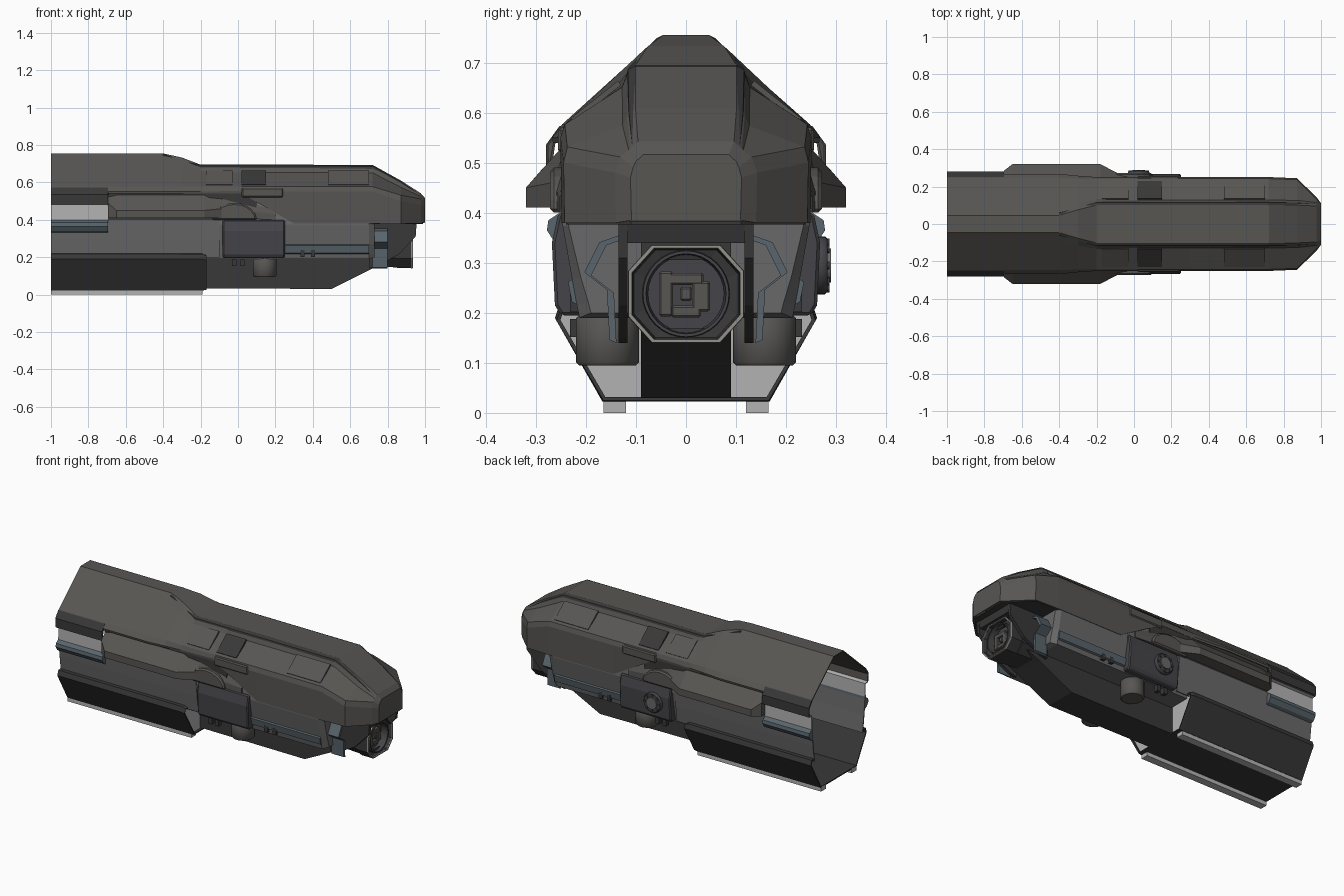
import bpy, bmesh
from math import pi, cos, sin
from mathutils import Matrix

if "Cube" in bpy.data.objects:
    bpy.data.objects.remove(bpy.data.objects["Cube"])


def mat(name, r, g, b):
    m = bpy.data.materials.new(name)
    m.diffuse_color = (r, g, b, 1)
    m.use_nodes = True
    m.node_tree.nodes["Principled BSDF"].inputs["Base Color"].default_value = m.diffuse_color
    return m


DARK = mat("dark", .04, .04, .04)
SHELL = mat("shell_grey", .095, .092, .086)
MID = mat("mid_grey", .14, .14, .14)
LIGHT = mat("light_grey", .45, .45, .45)
BLUE = mat("blue_grey", .1, .13, .15)
BOX = mat("box_grey", .06, .06, .068)
RIM = mat("rim", .3, .29, .26)


def finish(bm, name, m, thick=0, bevel=0):
    bmesh.ops.recalc_face_normals(bm, faces=bm.faces[:])
    me = bpy.data.meshes.new(name)
    bm.to_mesh(me)
    bm.free()
    ob = bpy.data.objects.new(name, me)
    bpy.context.collection.objects.link(ob)
    me.materials.append(m)
    if thick:
        s = ob.modifiers.new("thickness", 'SOLIDIFY')
        s.thickness, s.offset = thick, 0
    if bevel:
        b = ob.modifiers.new("bevel", 'BEVEL')
        b.width, b.segments = bevel, 1
    return ob


def loft(name, rings, m, closed=False, caps="", thick=0, bevel=0):
    """Skin (x, [(y, z)...]) cross-sections; caps: s = start, e = end."""
    bm = bmesh.new()
    vs = [[bm.verts.new((x, y, z)) for y, z in prof] for x, prof in rings]
    n = len(vs[0])
    for a, b in zip(vs, vs[1:]):
        for i in range(n if closed else n - 1):
            j = (i + 1) % n
            bm.faces.new((a[i], a[j], b[j], b[i]))
    if "s" in caps:
        bm.faces.new(vs[0])
    if "e" in caps:
        bm.faces.new(vs[-1])
    return finish(bm, name, m, thick, bevel)


def both(half):
    return [(-y, z) for y, z in reversed(half)] + half


def side(prof, s):
    return [(s * y, z) for y, z in prof]


def box(name, x0, x1, y0, y1, z0, z1, m, bevel=0):
    ring = [(y0, z0), (y1, z0), (y1, z1), (y0, z1)]
    return loft(name, [(x0, ring), (x1, ring)], m, True, "se", 0, bevel)


def prism(name, xz, y0, y1, m, bevel=0):
    """Extrude an x-z outline across y."""
    bm = bmesh.new()
    a, b = ([bm.verts.new((x, y, z)) for x, z in xz] for y in (y0, y1))
    for i in range(len(xz)):
        j = (i + 1) % len(xz)
        bm.faces.new((a[i], a[j], b[j], b[i]))
    bm.faces.new(a)
    bm.faces.new(b)
    return finish(bm, name, m, 0, bevel)


def cyl(name, c, r, d, axis, m, n=24, bevel=0):
    bm = bmesh.new()
    rot = Matrix.Rotation(pi / 2, 4, 'X') if axis == "y" else Matrix.Identity(4)
    bmesh.ops.create_cone(bm, cap_ends=True, segments=n, radius1=r, radius2=r, depth=d,
                          matrix=Matrix.Translation(c) @ rot)
    for f in bm.faces:
        f.smooth = len(f.verts) == 4
    return finish(bm, name, m, 0, bevel)


# Upper shell: tall open rear, lower front with stepped flanks, chamfered nose
def sec(top, flat, y1, z1, y2, z2, low, step=0):
    sy, sz = flat + .015, top - .014
    step_pt = (sy + (y1 - sy) * .15 - step * .7, sz + (z1 - sz) * .15 - step)
    return both([(flat, top), (sy, sz), step_pt, (y1, z1), (y2, z2), (y2 - .002, low)])


tall = sec(.752, .045, .245, .575, .275, .53, .48)
mid = sec(.752, .045, .245, .575, .265, .55, .54)
loft("upper_shell", [
    (-1, tall), (-.7, tall), (-.695, mid), (-.4, mid),
    (-.3, sec(.73, .075, .24, .575, .255, .55, .54)),
    (-.2, sec(.692, .1, .24, .575, .248, .55, .54, .004)),
    (.02, sec(.692, .1, .24, .575, .248, .555, .54, .012)),
    (.3, sec(.692, .1, .24, .575, .248, .55, .38, .012)),
    (.72, sec(.69, .1, .24, .575, .248, .55, .38, .012)),
    (.87, sec(.607, .1, .235, .53, .242, .5, .38, .012)),
    (.975, sec(.54, .095, .13, .51, .14, .48, .38)),
    (.997, sec(.515, .085, .105, .49, .11, .47, .385))], SHELL, caps="e", thick=.006)
# Floor of the front shell
bm = bmesh.new()
bm.faces.new([bm.verts.new((x, y, .38)) for x, y in
              [(.3, -.245), (.87, -.238), (.99, -.11), (.99, .11), (.87, .238), (.3, .245)]])
finish(bm, "shell_floor", DARK, .006)

# Front hull, closed at its forward end
hull = both([(.01, .19), (.213, .19), (.218, .215), (.228, .27), (.247, .375), (.238, .5)])
loft("front_hull", [(-.18, hull), (.7, hull),
                    (.73, both([(.01, .2), (.19, .2), (.195, .22), (.21, .27), (.235, .375),
                                (.2, .48)]))], MID, caps="e")

# Narrow keel with ramped bow, the core behind the muzzle and its brow
prism("keel", [(-.35, .035), (.5, .03), (.72, .14), (.86, .2), (.86, .38), (-.35, .38)],
      -.09, .09, DARK)
prism("muzzle_brow", [(.7, .34), (.945, .34), (.955, .38), (.7, .38)], -.12, .12, DARK)

# Rear lower trough with its front closing plate
trough = both([(.165, .026), (.258, .19), (.25, .215), (.225, .215)])
loft("rear_trough", [(-1, trough), (-.19, trough),
                     (-.17, both([(.163, .028), (.255, .185), (.248, .205), (.225, .205)]))],
     DARK, thick=.008)
loft("trough_front_plate", [(-.2, trough), (-.185, trough)], LIGHT, closed=True, caps="se")

for s, tag in ((-1, "front"), (1, "back")):
    def span(a, b):
        return sorted((s * a, s * b))

    box(tag + "_floor_rail", -1, -.19, *span(.12, .165), 0, .026, LIGHT)
    # Cheek plate flanking the muzzle
    prism(tag + "_muzzle_cheek", [(.7, .14), (.74, .15), (.86, .215), (.95, .31), (.955, .38),
                                  (.7, .38)], *span(.117, .135), DARK)

    # Rear side wall in bands
    loft(tag + "_rear_wall", [(x, side([(.225, .2), (.238, .3), (.248, .4)], s))
                              for x in (-1, -.1)], MID, thick=.006)
    loft(tag + "_rear_band", [(x, side([(.25, .395), (.25, .48), (.272, .485)], s))
                              for x in (-1, -.695)], LIGHT, thick=.006)
    loft(tag + "_rear_side_rail", [(x, side([(.24, .33), (.262, .34), (.278, .365), (.275, .385),
                                             (.245, .405)], s)) for x in (-1, -.695)],
         BLUE, closed=True, caps="se")
    loft(tag + "_upper_trim", [(x, side([(.25, .572), (.277, .535), (.277, .485)], s))
                               for x in (-1, -.695)], DARK, thick=.006)
    loft(tag + "_inner_wall", [(x, side([(.246, .4), (.244, .56)], s)) for x in (-.7, .1)],
         DARK, thick=.006)

    # Side fin, blunt at the rear and tapering forward
    loft(tag + "_fin", [
        (-.695, side([(.24, .53), (.285, .49), (.285, .41), (.24, .41)], s)),
        (-.65, side([(.24, .54), (.32, .45), (.32, .41), (.24, .41)], s)),
        (-.18, side([(.24, .54), (.32, .45), (.32, .41), (.24, .41)], s)),
        (-.08, side([(.24, .53), (.268, .46), (.268, .41), (.24, .41)], s)),
        (.2, side([(.24, .45), (.252, .43), (.252, .4), (.24, .4)], s))],
        SHELL, closed=True, caps="se")
    # Rounded duct in the recess ahead of the fin
    arc = [(-.02 + .12 * cos(a), .4 + .09 * sin(a)) for a in [pi * i / 10 for i in range(11)]]
    prism(tag + "_duct", arc, *span(.235, .272), SHELL, .008)

    # Low plates on the upper flank, edge ridges and lugs
    for x0, x1, m in ((-.17, -.03, SHELL), (.02, .15, DARK), (.48, .7, SHELL)):
        pr = side([(.13, .655), (.225, .58), (.23, .589), (.136, .664)], s)
        loft(tag + "_flank_plate", [(x0, pr), (x1, pr)], m, closed=True, caps="se")
    loft(tag + "_top_ridge", [(x, side([(y - .008, z - .01), (y - .006, z + .003),
                                        (y + .008, z - .004), (y + .012, z - .02)], s))
                              for x, y, z in ((-.4, .052, .752), (-.2, .108, .692), (.72, .108, .69),
                                              (.87, .106, .606), (.97, .1, .54))],
         DARK, closed=True, caps="se")
    box(tag + "_flank_lug", .02, .24, *span(.235, .256), .52, .57, SHELL, .006)

    # Blue strip and small vents along the hull
    loft(tag + "_blue_strip", [(x, side([(.215, .215), (.228, .222), (.236, .262), (.225, .268)], s))
                               for x in (.2, .7)], BLUE, closed=True, caps="se")
    for x, z in ((.345, .22), (.4, .22), (-.02, .17), (.025, .17)):
        box(tag + "_vent", x - .011, x + .011, *span(.205, .232), z - .018, z + .018, DARK)
    # Bent blue strut beside the muzzle
    path = [(.1, .358), (.165, .335), (.195, .275), (.15, .24), (.145, .14)]
    strut = [(y - .006, z) for y, z in path] + [(y + .008, z + .006) for y, z in reversed(path)]
    loft(tag + "_blue_strut", [(.72, side(strut, s)), (.8, side(strut, s))], BLUE,
         closed=True, caps="se")

    # Side equipment box with a peg below
    pod = side([(.2, .195), (.25, .195), (.262, .215), (.268, .34), (.255, .4), (.2, .4)], s)
    loft(tag + "_side_box", [(-.082, pod), (.25, pod)], BOX, closed=True, caps="se", bevel=.006)
    cyl(tag + "_peg", (.143, s * .157, .145), .063, .1, "z", SHELL, 20, .006)

# Round sensor on the back side box
cyl("sensor_disc", (.025, .27, .295), .058, .025, "y", BOX, 24, .005)
cyl("sensor_hub", (.025, .28, .295), .034, .02, "y", MID, 16)
for i in range(8):
    a = i * pi / 4
    cyl("sensor_bolt", (.025 + .046 * cos(a), .283, .295 + .046 * sin(a)), .008, .008, "y", DARK, 8)


# Octagonal muzzle with a round recess
def octo(k):
    return [(y * k, .238 + z * k) for y, z in
            [(.115, .045), (.068, .097), (-.068, .097), (-.115, .045),
             (-.115, -.045), (-.068, -.097), (.068, -.097), (.115, -.045)]]


def circ(r):
    return [(r * cos(i * pi / 16), .238 + r * sin(i * pi / 16)) for i in range(32)]


loft("muzzle_casing", [(.7, octo(.9)), (.84, octo(.95)), (.86, octo(1)), (.93, octo(1)),
                       (.93, octo(.93)), (.91, octo(.9)), (.905, octo(.7))],
     DARK, closed=True, caps="s")
loft("muzzle_rim", [(.925, octo(1.01)), (.935, octo(1)), (.935, octo(.94)), (.925, octo(.93))],
     RIM, closed=True)
loft("muzzle_ring", [(.9, circ(.088)), (.925, circ(.086)), (.925, circ(.08)), (.885, circ(.076)),
                     (.885, circ(.001))], BOX, closed=True)
for y, z, w, h in ((-.04, 0, .014, .045), (0, .03, .035, .012), (.03, -.005, .018, .03),
                   (0, -.035, .03, .012), (0, 0, .012, .014)):
    box("muzzle_inner_block", .88, .905, y - w, y + w, .238 + z - h, .238 + z + h, SHELL, .004)
